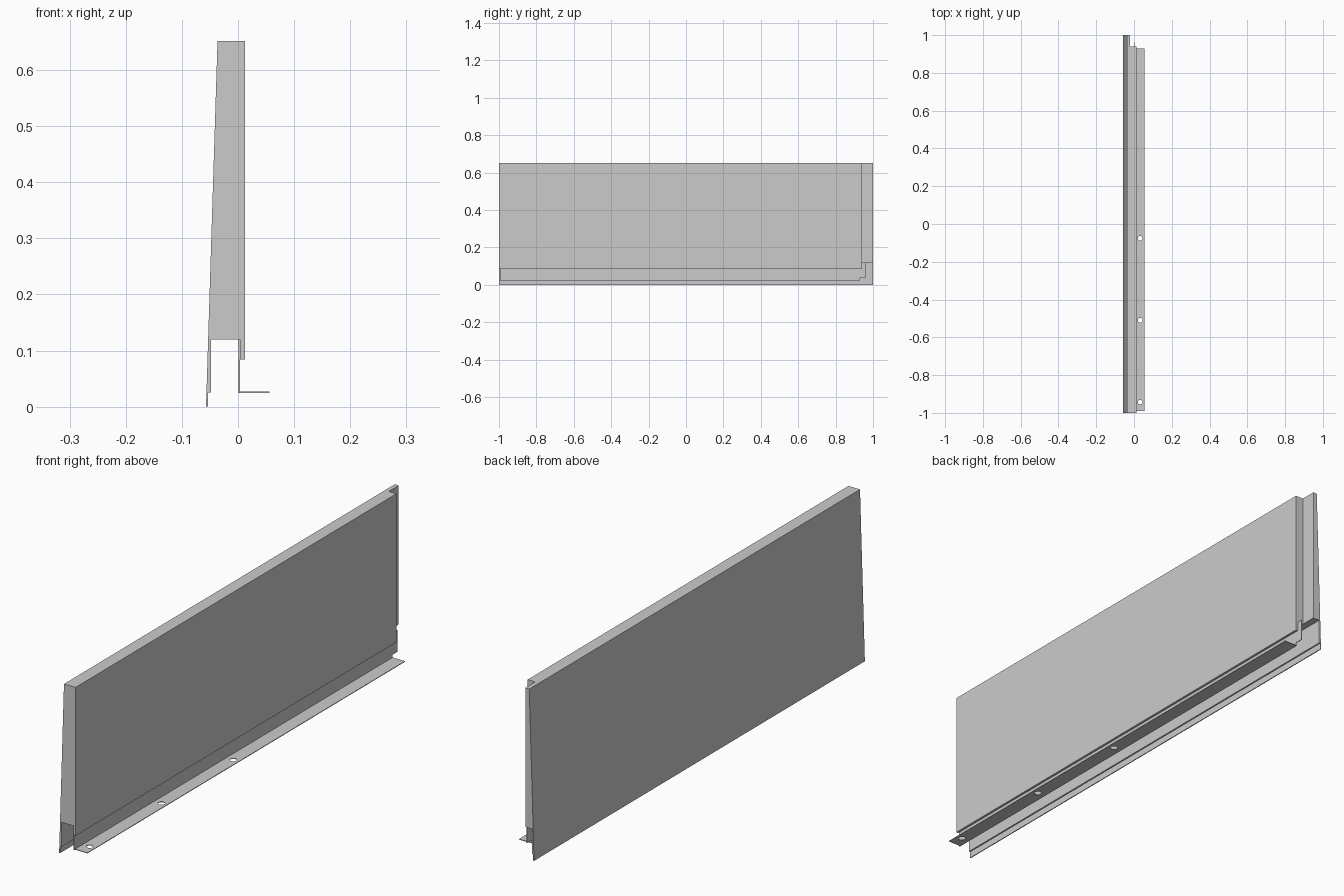
import bpy, bmesh
from mathutils import Vector

if "Cube" in bpy.data.objects:
    bpy.data.objects.remove(bpy.data.objects["Cube"])


def extrude(name, points, place, direction):
    """Extrude a closed 2D outline; place maps (u, v) into 3D."""
    bm = bmesh.new()
    face = bm.faces.new([bm.verts.new(place(u, v)) for u, v in points])
    grown = bmesh.ops.extrude_face_region(bm, geom=[face])["geom"]
    bmesh.ops.translate(bm, vec=Vector(direction),
                        verts=[g for g in grown if isinstance(g, bmesh.types.BMVert)])
    bmesh.ops.recalc_face_normals(bm, faces=bm.faces)
    mesh = bpy.data.meshes.new(name)
    bm.to_mesh(mesh)
    bm.free()
    obj = bpy.data.objects.new(name, mesh)
    bpy.context.collection.objects.link(obj)
    return obj


def cut(target, cutter):
    """Subtract the cutter, then discard it."""
    mod = target.modifiers.new("cut", 'BOOLEAN')
    mod.operation, mod.solver, mod.object = 'DIFFERENCE', 'EXACT', cutter
    bpy.context.view_layer.objects.active = target
    bpy.ops.object.modifier_apply(modifier=mod.name)
    bpy.data.objects.remove(cutter)


# Tapered panel with a hollow foot and a stepped lip on the outer side
panel = extrude("panel", [
    (-0.057, 0), (-0.0535, 0), (-0.0535, 0.025), (-0.048, 0.025),
    (-0.048, 0.12), (0.0035, 0.12), (0.0035, 0.084), (0.0125, 0.084),
    (0.0125, 0.652), (-0.0365, 0.652)],
    lambda x, z: (x, -1, z), (0, 2, 0))

# Rebate at the rear end of the panel
cut(panel, extrude("rebate_cutter", [(-0.02, 0.94), (0.1, 0.94), (0.1, 1.1), (-0.02, 1.1)],
                   lambda x, y: (x, y, 0.05), (0, 0, 0.7)))

# Thin skirt wall below the panel, stepped at the rear
extrude("skirt_wall", [
    (-0.995, 0.0245), (0.93, 0.0245), (0.93, 0.0375), (0.96, 0.0375),
    (0.96, 0.12), (-0.995, 0.12)],
    lambda y, z: (0.001, y, z), (0.0025, 0, 0))

# Mounting flange with three screw holes
flange = extrude("mounting_flange", [(0.0035, -0.99), (0.056, -0.99), (0.056, 0.93), (0.0035, 0.93)],
                 lambda x, y: (x, y, 0.0245), (0, 0, 0.0025))
for y in (-0.943, -0.509, -0.075):
    bpy.ops.mesh.primitive_cylinder_add(vertices=24, radius=0.0125, depth=0.05,
                                        location=(0.033, y, 0.026))
    cut(flange, bpy.context.object)
